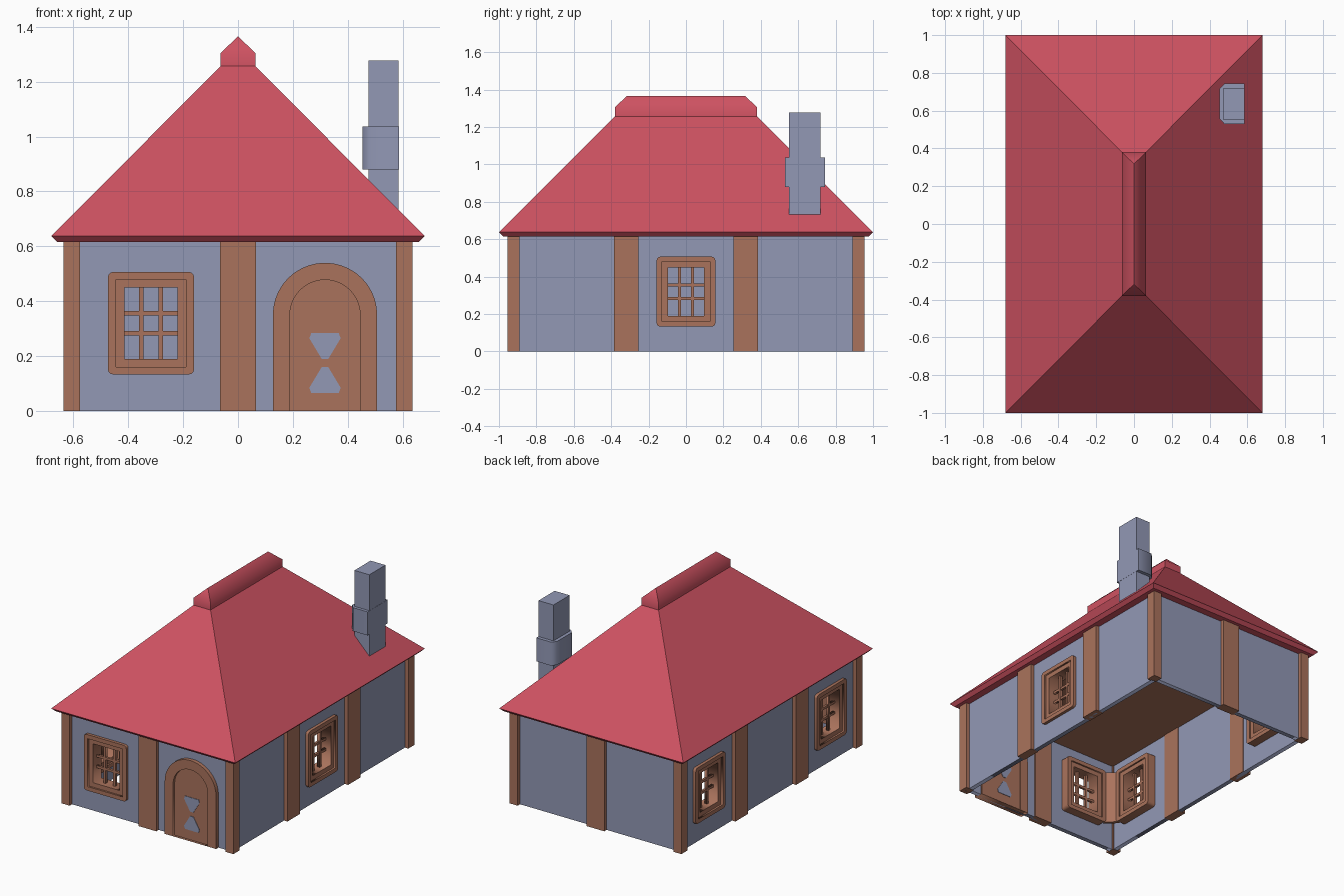
import bpy, bmesh
from math import radians, pi, sin, cos
from mathutils import Matrix, Vector

cube = bpy.data.objects.get("Cube")
if cube:
    bpy.data.objects.remove(cube, do_unlink=True)


def material(name, rgb):
    m = bpy.data.materials.new(name)
    m.use_nodes = True
    m.diffuse_color = (*rgb, 1)
    m.node_tree.nodes["Principled BSDF"].inputs["Base Color"].default_value = (*rgb, 1)
    return m


STONE = material("blue_grey_plaster", (0.287, 0.314, 0.462))
WOOD = material("brown_timber", (0.402, 0.171, 0.107))
ROOF = material("red_roof", (0.617, 0.084, 0.12))


def finish(name, bm, mat, smooth=None):
    bmesh.ops.remove_doubles(bm, verts=bm.verts, dist=1e-5)
    bmesh.ops.recalc_face_normals(bm, faces=bm.faces)
    mesh = bpy.data.meshes.new(name)
    bm.to_mesh(mesh)
    bm.free()
    mesh.materials.append(mat)
    obj = bpy.data.objects.new(name, mesh)
    bpy.context.collection.objects.link(obj)
    if smooth:
        bpy.ops.object.select_all(action='DESELECT')
        obj.select_set(True)
        bpy.context.view_layer.objects.active = obj
        bpy.ops.object.shade_smooth_by_angle(angle=radians(smooth))
    return obj


def loft(name, rings, mat, smooth=None):
    """Join stacked rings of points into a closed solid."""
    bm = bmesh.new()
    rows = [[bm.verts.new(p) for p in ring] for ring in rings]
    n = len(rows[0])
    for a, b in zip(rows, rows[1:]):
        for i in range(n):
            j = (i + 1) % n
            bm.faces.new((a[i], a[j], b[j], b[i]))
    bm.faces.new(rows[0])
    bm.faces.new(rows[-1])
    return finish(name, bm, mat, smooth)


def rect(hx, hy, z):
    return [(-hx, -hy, z), (hx, -hy, z), (hx, hy, z), (-hx, hy, z)]


def box(name, x, y, z, mat):
    return loft(name, [[(x[0], y[0], h), (x[1], y[0], h), (x[1], y[1], h), (x[0], y[1], h)]
                       for h in z], mat)


def plate(name, loops, w0, w1, side, mat):
    """Extrude outlines (later loops are holes) on a wall side, from depth w0 to w1."""
    cu = bpy.data.curves.new(name, 'CURVE')
    cu.dimensions = '2D'
    cu.fill_mode = 'BOTH'
    cu.extrude = (w1 - w0) / 2
    for loop in loops:
        s = cu.splines.new('POLY')
        s.points.add(len(loop) - 1)
        s.use_cyclic_u = True
        for p, (u, v) in zip(s.points, loop):
            p.co = (u, v, 0, 1)
    tmp = bpy.data.objects.new(name, cu)
    bpy.context.collection.objects.link(tmp)
    dg = bpy.context.evaluated_depsgraph_get()
    mesh = bpy.data.meshes.new_from_object(tmp.evaluated_get(dg))
    bpy.data.objects.remove(tmp, do_unlink=True)
    bm = bmesh.new()
    bm.from_mesh(mesh)
    bpy.data.meshes.remove(mesh)
    bpy.data.curves.remove(cu)
    frame = (Matrix.Rotation(side * pi / 2, 4, 'Z') @ Matrix.Rotation(pi / 2, 4, 'X')
             @ Matrix.Translation((0, 0, (w0 + w1) / 2)))
    bm.transform(frame)
    return finish(name, bm, mat)


def panel(u, v, hu, hv, r=0):
    """Rectangle outline, with rounded corners if r is given."""
    if not r:
        return [(u - hu, v - hv), (u + hu, v - hv), (u + hu, v + hv), (u - hu, v + hv)]
    pts = []
    for k, (sx, sy) in enumerate([(1, 1), (-1, 1), (-1, -1), (1, -1)]):
        for i in range(4):
            t = (k + i / 3) * pi / 2
            pts.append((u + sx * (hu - r) + r * cos(t), v + sy * (hv - r) + r * sin(t)))
    return pts


def arch(u, r, base, spring, n=20):
    return [(u - r, base), (u + r, base)] + [
        (u + r * cos(pi * i / n), spring + r * sin(pi * i / n)) for i in range(n + 1)]


# Sides: 0 front, 1 left (+x), 2 back, 3 right (-x); windows listed along each wall
H = 0.62
WIN_Z = 0.32
SIDES = ["front", "left", "back", "right"]
FACE = [0.93, 0.61, 0.93, 0.61]
HALF = [0.61, 0.90, 0.61, 0.90]
WINDOWS = [[-0.317], [0], [], [-0.64, 0.64]]

for s, label in enumerate(SIDES):
    f = FACE[s]
    # Wall with window openings
    holes = [panel(u, WIN_Z, 0.11, 0.145) for u in WINDOWS[s]]
    plate(label + "_wall", [panel(0, H / 2, HALF[s], H / 2)] + holes, f - 0.03, f, s, STONE)
    # Window frames and glazing bars
    for i, u in enumerate(WINDOWS[s]):
        name = f"{label}_window_{i + 1}"
        plate(name + "_frame", [panel(u, WIN_Z, 0.157, 0.187, 0.02), panel(u, WIN_Z, 0.128, 0.16)],
              f - 0.09, f + 0.02, s, WOOD)
        plate(name + "_sash", [panel(u, WIN_Z, 0.128, 0.16), panel(u, WIN_Z, 0.097, 0.13)],
              f - 0.08, f + 0.008, s, WOOD)
        for d in (-0.036, 0.036):
            plate(name + "_upright_bar", [panel(u + d, WIN_Z, 0.008, 0.13)],
                  f - 0.045, f - 0.025, s, WOOD)
            plate(name + "_cross_bar", [panel(u, WIN_Z + d, 0.097, 0.008)],
                  f - 0.043, f - 0.027, s, WOOD)

# Inner corner board joining the two neighbouring window frames
board = box("inner_corner_board", (-0.05, 0.05), (-0.01, 0.01), (0.14, 0.5), WOOD)
board.data.transform(Matrix.Translation((-0.51, -0.83, 0)) @ Matrix.Rotation(-pi / 4, 4, 'Z'))

# Timber posts
for sx in (-1, 1):
    for sy in (-1, 1):
        xs = sorted((sx * 0.575, sx * 0.635))
        box("corner_post", xs, sorted((sy * 0.89, sy * 0.955)), (0, H), WOOD)
        box("side_post", xs, sorted((sy * 0.255, sy * 0.385)), (0, H), WOOD)
for sy in (-1, 1):
    box("end_post", (-0.065, 0.065), sorted((sy * 0.89, sy * 0.955)), (0, H), WOOD)

# Door with arched surround and hourglass inlay
DOOR = 0.317
plate("door_surround", [arch(DOOR, 0.19, 0, 0.35), arch(DOOR, 0.128, 0.001, 0.35)],
      0.89, 0.955, 0, WOOD)
plate("door_panel", [arch(DOOR, 0.13, 0, 0.35)], 0.895, 0.938, 0, WOOD)
for tip, base in ((0.19, 0.285), (0.16, 0.065)):
    d = 0.02 if base > tip else -0.02
    outline = [(DOOR + x, z) for x, z in (
        (-0.012, tip), (0.012, tip), (0.057, base - d), (0.05, base),
        (-0.05, base), (-0.057, base - d))]
    plate("door_inlay", [outline], 0.892, 0.941, 0, STONE)

# Ceiling, hipped roof and ridge cap
box("ceiling", (-0.6, 0.6), (-0.92, 0.92), (0.605, 0.625), WOOD)
loft("hipped_roof", [rect(0.658, 0.978, 0.616), rect(0.68, 1.0, 0.638),
                     rect(0.063, 0.38, 1.257)], ROOF)
loft("ridge_cap", [rect(0.063, 0.38, 1.25), rect(0.063, 0.38, 1.305),
                   rect(0, 0.318, 1.365)], ROOF, smooth=50)

# Chimney with a collar chamfered on its inner corners
box("chimney_stack", (0.475, 0.585), (0.55, 0.72), (0.70, 1.277), STONE)
collar = [(0.586, 0.53), (0.586, 0.743), (0.478, 0.743), (0.453, 0.715),
          (0.453, 0.558), (0.478, 0.53)]
loft("chimney_collar", [[(x, y, z) for x, y in collar] for z in (0.88, 1.037)], STONE, smooth=50)
